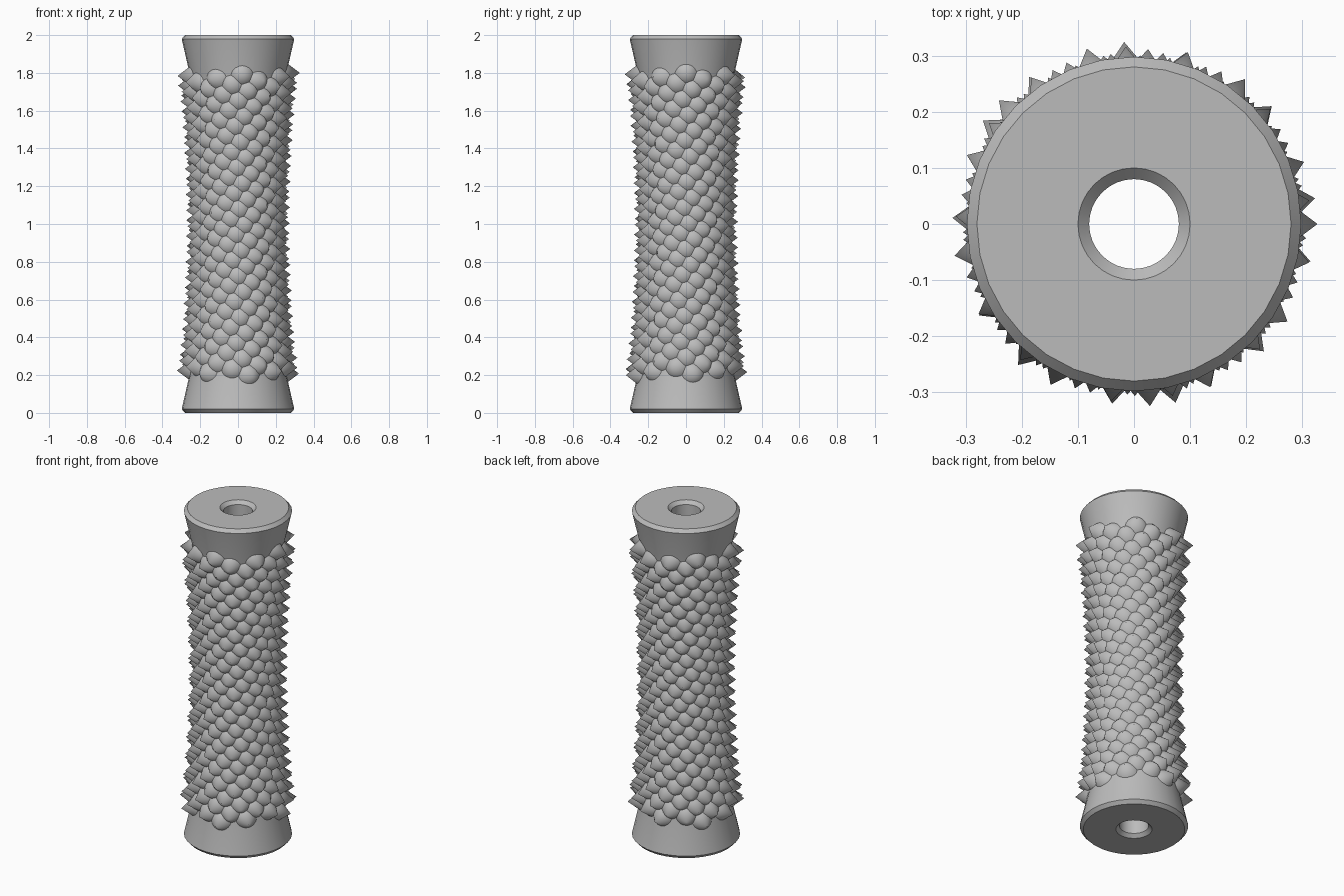
import bpy, bmesh, math
from mathutils import Matrix, Vector

if "Cube" in bpy.data.objects:
    bpy.data.objects.remove(bpy.data.objects["Cube"])

grey = bpy.data.materials.new("plain grey")
grey.use_nodes = True
grey.diffuse_color = (0.5, 0.5, 0.5, 1)
grey.node_tree.nodes["Principled BSDF"].inputs["Base Color"].default_value = (0.5, 0.5, 0.5, 1)

# Waisted half profile: distance from mid height, radius
WAIST = [(0, 0.205), (0.15, 0.207), (0.3, 0.212), (0.5, 0.223),
         (0.65, 0.236), (0.8, 0.257), (0.98, 0.298)]


def body_radius(z):
    d = abs(z - 1)
    for (a, ra), (b, rb) in zip(WAIST, WAIST[1:]):
        if d <= b:
            return ra + (rb - ra) * (d - a) / (b - a)
    return WAIST[-1][1]


def finish(bm, name):
    mesh = bpy.data.meshes.new(name)
    bm.to_mesh(mesh)
    bm.free()
    mesh.materials.append(grey)
    obj = bpy.data.objects.new(name, mesh)
    bpy.context.collection.objects.link(obj)
    bpy.ops.object.select_all(action="DESELECT")
    obj.select_set(True)
    bpy.context.view_layer.objects.active = obj
    bpy.ops.object.shade_smooth_by_angle(angle=math.radians(32))
    return obj


def ring(bm, radius, z, sides):
    return [bm.verts.new((radius * math.cos(a), radius * math.sin(a), z))
            for a in (math.tau * i / sides for i in range(sides))]


def bridge(bm, low, high):
    n = len(low)
    for i in range(n):
        j = (i + 1) % n
        bm.faces.new((low[i], low[j], high[j], high[i]))


# Handle core: waisted outside wall, chamfered rims and a through bore
SIDES = 32
upper = [(r, 1 + d) for d, r in WAIST] + [(0.28, 2), (0.1, 2), (0.08, 1.98)]
lower = [(r, 2 - z) for r, z in reversed(upper[1:])]
bm = bmesh.new()
rings = [ring(bm, r, z, SIDES) for r, z in lower + upper]
for k, low in enumerate(rings):
    bridge(bm, low, rings[(k + 1) % len(rings)])
bmesh.ops.recalc_face_normals(bm, faces=bm.faces)
finish(bm, "handle_core")

# Conical grip studs in a golden-angle spiral, from the top down
LAST = 400
SINK, HEIGHT = 0.015, 0.085
golden = math.pi * (3 - math.sqrt(5))
bm = bmesh.new()
for n in range(LAST + 1):
    angle = n * golden
    z = 1.8 - 1.6 * n / LAST
    out = Vector((math.cos(angle), math.sin(angle), 0))
    centre = out * (body_radius(z) - SINK + HEIGHT / 2) + Vector((0, 0, z))
    turn = out.to_track_quat("Z", "Y").to_matrix().to_4x4()
    bmesh.ops.create_cone(bm, cap_ends=True, segments=24, radius1=0.064, radius2=0,
                          depth=HEIGHT, matrix=Matrix.Translation(centre) @ turn)
bmesh.ops.remove_doubles(bm, verts=bm.verts, dist=0.00001)
finish(bm, "grip_studs")
